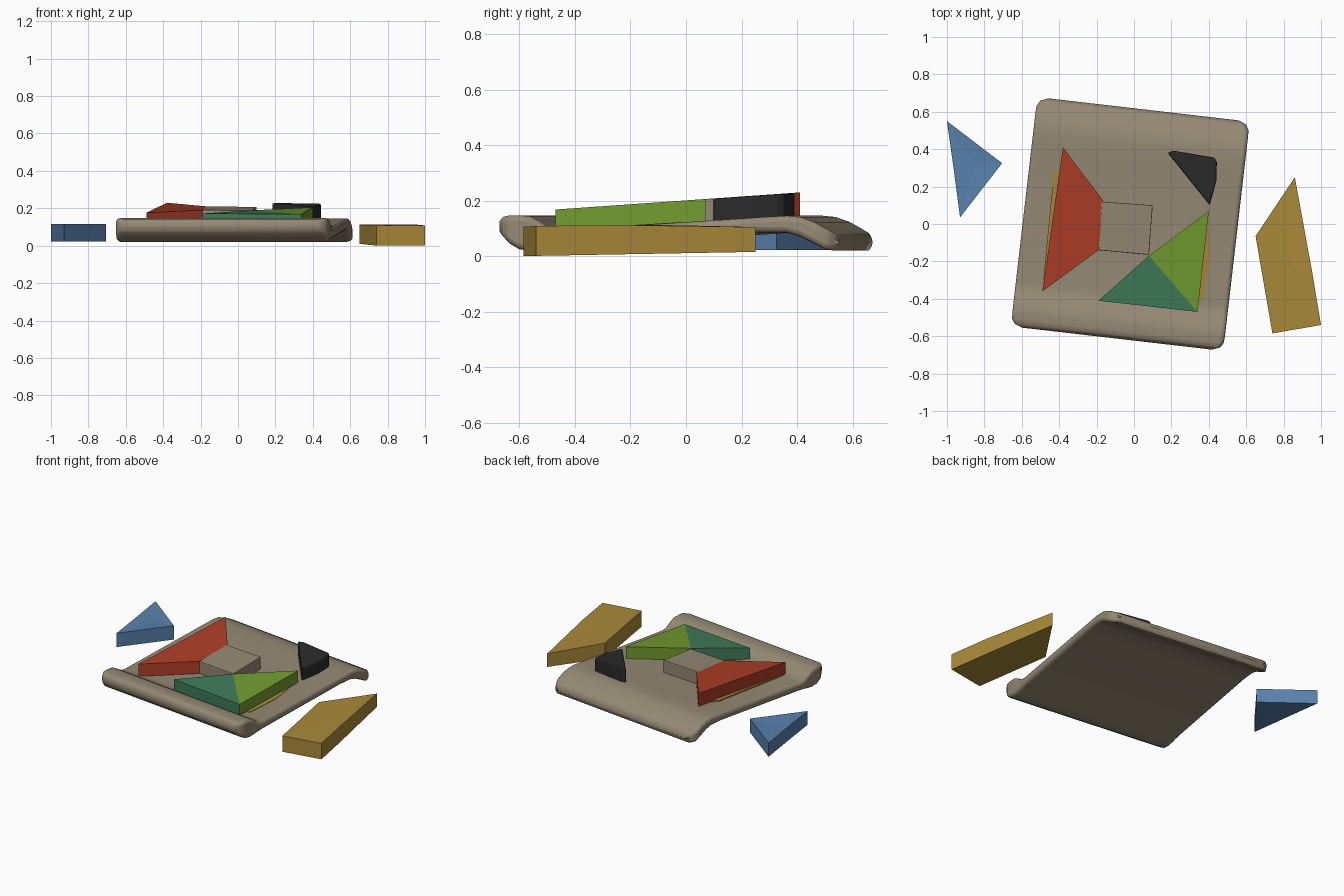
import bpy, bmesh, math
from mathutils import Matrix

cube = bpy.data.objects.get("Cube")
if cube:
    bpy.data.objects.remove(cube, do_unlink=True)


def material(name, rgb):
    m = bpy.data.materials.new(name)
    m.use_nodes = True
    m.diffuse_color = (*rgb, 1)
    m.node_tree.nodes["Principled BSDF"].inputs["Base Color"].default_value = (*rgb, 1)
    return m


clay = material("clay", (0.30, 0.25, 0.175))
red = material("red", (0.42, 0.048, 0.02))
lime = material("lime", (0.17, 0.33, 0.03))
green = material("deep green", (0.05, 0.2, 0.1))
black = material("black", (0.024, 0.024, 0.024))
blue = material("blue", (0.1, 0.22, 0.42))
ochre = material("ochre", (0.4, 0.25, 0.042))


def finish(name, bm, mat):
    bmesh.ops.recalc_face_normals(bm, faces=bm.faces[:])
    mesh = bpy.data.meshes.new(name)
    bm.to_mesh(mesh)
    bm.free()
    mesh.materials.append(mat)
    ob = bpy.data.objects.new(name, mesh)
    bpy.context.collection.objects.link(ob)
    return ob


def floor(x, y):
    return 0.115 + 0.062 * y


def lid(x, y):
    return 0.201 + 0.07 * y


def prism(name, mat, outline, low, high, bevel=0.0, hub=None):
    """Slab over an outline; low and high give its heights, hub fans the top."""
    bm = bmesh.new()
    bottom = [bm.verts.new((x, y, low(x, y))) for x, y in outline]
    top = [bm.verts.new((x, y, high(x, y))) for x, y in outline]
    bm.faces.new(bottom)
    if hub:
        centre = bm.verts.new(hub)
    else:
        bm.faces.new(top)
    for i in range(len(outline)):
        j = (i + 1) % len(outline)
        bm.faces.new((bottom[i], bottom[j], top[j], top[i]))
        if hub:
            bm.faces.new((top[i], top[j], centre))
    ob = finish(name, bm, mat)
    if bevel:
        mod = ob.modifiers.new("soft_edges", 'BEVEL')
        mod.width, mod.segments = bevel, 2
    return ob


# Tray: stations (depth, underside, upper side), front lip up and back lip down
stations = [
    (-0.617, 0.09, 0.125), (-0.60, 0.07, 0.142), (-0.575, 0.045, 0.147), (-0.54, 0.025, 0.147),
    (-0.50, 0.02, 0.144), (-0.465, 0.024, 0.125), (-0.43, 0.03, 0.1), (-0.38, 0.036, 0.094),
    (0.33, 0.086, 0.14), (0.43, 0.085, 0.146), (0.48, 0.07, 0.141), (0.53, 0.045, 0.123),
    (0.57, 0.024, 0.101), (0.60, 0.02, 0.084), (0.617, 0.03, 0.07)]
half_x, half_y, corner = 0.572, 0.617, 0.06
bm = bmesh.new()
rings = []
for v, low, high in stations:
    inset = max(0, abs(v) - (half_y - corner))
    u = half_x - corner + math.sqrt(max(0, corner ** 2 - inset ** 2))
    rings.append([bm.verts.new(p) for p in ((-u, v, low), (u, v, low), (u, v, high), (-u, v, high))])
for a, b in zip(rings, rings[1:]):
    for i in range(4):
        j = (i + 1) % 4
        bm.faces.new((a[i], a[j], b[j], b[i]))
bm.faces.new(rings[0])
bm.faces.new(rings[-1])
bmesh.ops.transform(bm, verts=bm.verts[:],
                    matrix=Matrix.Translation((-0.02, 0, 0)) @ Matrix.Rotation(math.radians(-6.6), 4, 'Z'))
tray = finish("tray", bm, clay)
mod = tray.modifiers.new("rounded_rim", 'BEVEL')
mod.width, mod.segments = 0.02, 3
mod.limit_method, mod.angle_limit = 'ANGLE', math.radians(50)
bpy.context.view_layer.objects.active = tray
tray.select_set(True)
bpy.ops.object.shade_smooth_by_angle(angle=math.radians(45))
tray.select_set(False)

# Square block fixed in the middle of the tray
prism("centre_block", clay, [(-0.18, 0.12), (-0.19, -0.14), (0.08, -0.165), (0.10, 0.10)], floor, lid, 0.004)

# Pieces lying in the tray
prism("red_piece", red, [(-0.38, 0.41), (-0.49, -0.36), (-0.19, -0.14), (-0.165, 0.125)], floor, lid)
prism("lime_piece", lime, [(0.40, 0.07), (0.08, -0.17), (0.34, -0.47)], floor, lid)
prism("deep_green_piece", green, [(0.08, -0.17), (-0.19, -0.41), (0.34, -0.47)], floor, lid)
prism("black_piece", black, [(0.18, 0.38), (0.21, 0.392), (0.43, 0.355), (0.443, 0.33),
                             (0.44, 0.23), (0.405, 0.10)], floor, lid, 0.008)


# Thin ochre underlays showing along the outer edges
def underlay_top(x, y):
    return floor(x, y) + 0.009


prism("right_underlay", ochre, [(-0.40, 0.30), (-0.43, 0.26), (-0.485, -0.30), (-0.43, -0.25)], floor, underlay_top)
prism("left_underlay", ochre, [(0.34, -0.1), (0.33, -0.40), (0.37, -0.40), (0.405, -0.18), (0.395, 0.0)],
      floor, underlay_top)

# Loose pieces beside the tray
prism("blue_piece", blue, [(-1.0, 0.55), (-0.965, 0.30), (-0.93, 0.035), (-0.705, 0.325)],
      lambda x, y: 0.022, lambda x, y: 0.115, hub=(-0.85, 0.31, 0.108))
prism("ochre_piece", ochre, [(0.86, 0.25), (0.65, -0.065), (0.74, -0.585), (1.0, -0.54), (0.955, -0.27)],
      lambda x, y: 0.011 + 0.018 * y, lambda x, y: 0.113 - 0.04 * (y + 0.2) ** 2,
      hub=(0.84, -0.22, 0.112))
